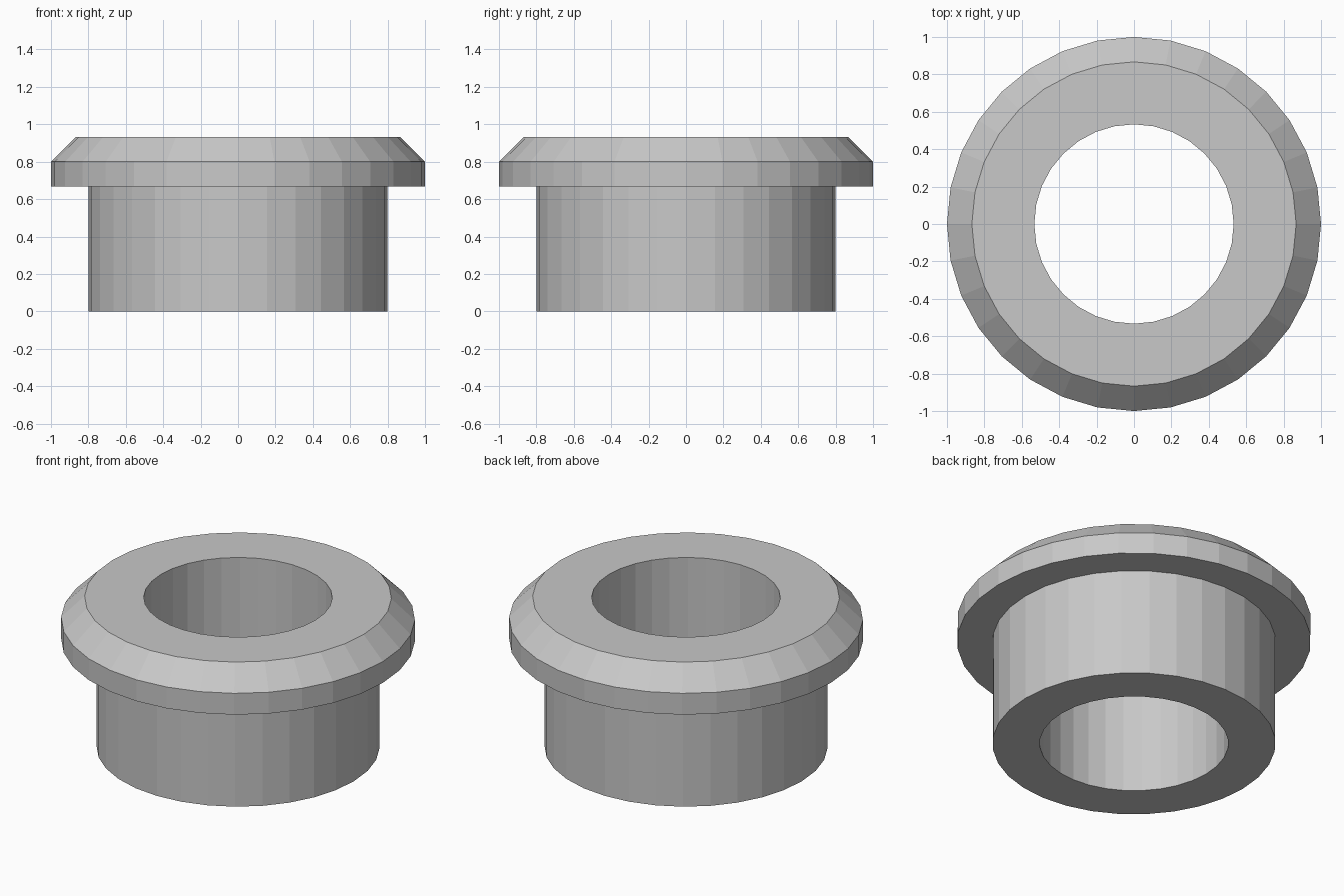
import bpy
import bmesh
import math

SIDES = 32
HOLE, BARREL, RIM, TOP = 0.533, 0.8, 1.0, 0.867
Z_FLANGE, Z_CHAMFER, Z_TOP = 0.667, 0.8, 0.933

cube = bpy.data.objects.get("Cube")
if cube:
    bpy.data.objects.remove(cube, do_unlink=True)

# Plain grey material
grey = bpy.data.materials.new("grey")
grey.use_nodes = True
colour = (0.58, 0.58, 0.58, 1)
grey.diffuse_color = colour
grey.node_tree.nodes["Principled BSDF"].inputs["Base Color"].default_value = colour

# Closed cross-section: bore, chamfered flange, barrel
profile = [(HOLE, 0), (BARREL, 0), (BARREL, Z_FLANGE), (RIM, Z_FLANGE),
           (RIM, Z_CHAMFER), (TOP, Z_TOP), (HOLE, Z_TOP)]

# Revolve the section into a flat-faced ring
bm = bmesh.new()
verts = [bm.verts.new((r, 0, z)) for r, z in profile]
edges = [bm.edges.new((verts[i - 1], verts[i])) for i in range(len(verts))]
bmesh.ops.spin(bm, geom=verts + edges, cent=(0, 0, 0), axis=(0, 0, 1),
               angle=math.tau, steps=SIDES, use_merge=True)
bmesh.ops.remove_doubles(bm, verts=bm.verts[:], dist=0.0001)
bmesh.ops.recalc_face_normals(bm, faces=bm.faces[:])
mesh = bpy.data.meshes.new("flanged_bushing")
bm.to_mesh(mesh)
bm.free()
mesh.materials.append(grey)
bushing = bpy.data.objects.new("flanged_bushing", mesh)
bpy.context.collection.objects.link(bushing)
